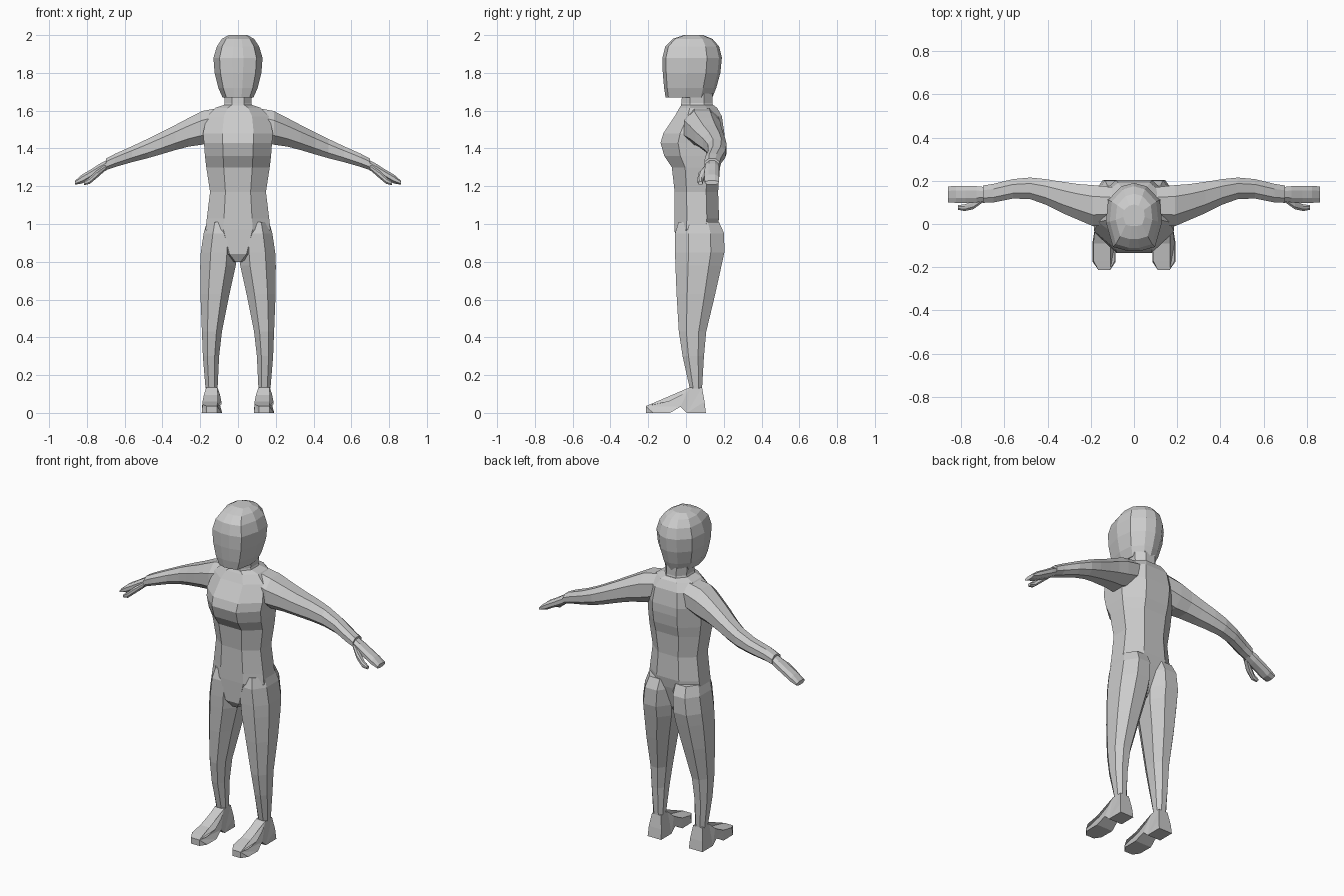
import bpy, bmesh

skin = bpy.data.materials.new("plain grey")
skin.diffuse_color = (0.6, 0.6, 0.6, 1)

OCT = [(.45, -1), (1, -.45), (1, .45), (.45, 1), (-.45, 1), (-1, .45), (-1, -.45), (-.45, -1)]
HEAD = [(.22, -1), (.75, -.88), (1, -.15), (.92, .5), (.45, .9), (0, 1),
        (-.45, .9), (-.92, .5), (-1, -.15), (-.75, -.88), (-.22, -1)]


def finish(name, bm):
    bmesh.ops.recalc_face_normals(bm, faces=bm.faces)
    me = bpy.data.meshes.new(name)
    bm.to_mesh(me)
    bm.free()
    me.materials.append(skin)
    bpy.context.collection.objects.link(bpy.data.objects.new(name, me))


def loft(name, sections, axis="z", shape=OCT, side=1, caps=(True, True)):
    """Sections are (position, min a, max a, min b, max b): a,b = x,y along z, or y,z along x."""
    bm = bmesh.new()
    rings = []
    for p, a0, a1, b0, b1 in sections:
        ring = []
        for u, v in shape:
            a = (a0 + a1) / 2 + u * (a1 - a0) / 2
            b = (b0 + b1) / 2 + v * (b1 - b0) / 2
            co = (side * a, b, p) if axis == "z" else (side * p, a, b)
            ring.append(bm.verts.new(co))
        rings.append(ring)
    n = len(shape)
    for r, s in zip(rings, rings[1:]):
        for i in range(n):
            bm.faces.new((r[i], r[(i + 1) % n], s[(i + 1) % n], s[i]))
    if caps[0]:
        bm.faces.new(rings[0])
    if caps[1]:
        bm.faces.new(rings[-1])
    finish(name, bm)


def sym(rows):
    return [(z, -w, w, f, b) for z, w, f, b in rows]


# Torso: pelvis, waist, chest, shoulders
loft("torso", sym([
    (.80, .03, -.03, .10), (.84, .10, -.055, .13), (.97, .172, -.06, .165),
    (1.03, .165, -.06, .175), (1.17, .148, -.06, .17), (1.30, .168, -.075, .18),
    (1.36, .175, -.115, .195), (1.43, .18, -.135, .203), (1.48, .185, -.12, .203),
    (1.57, .165, -.06, .19), (1.615, .12, -.035, .165), (1.63, .075, -.025, .145)]))

# Neck and head
loft("neck", sym([(1.60, .085, -.03, .15), (1.64, .07, -.025, .14), (1.69, .075, -.02, .14)]),
     caps=(False, False))
loft("head", sym([
    (1.67, .082, -.108, .14), (1.72, .104, -.116, .16), (1.80, .124, -.123, .182),
    (1.88, .13, -.125, .19), (1.94, .112, -.11, .175), (1.98, .085, -.07, .14),
    (2.0, .05, -.01, .09)]), shape=HEAD)

LEG = [(.13, .108, .172, .02, .085), (.30, .10, .186, -.018, .095),
       (.43, .085, .191, -.038, .107), (.63, .045, .199, -.05, .155),
       (.78, .012, .20, -.056, .188), (.85, .006, .197, -.058, .203),
       (.95, .004, .182, -.058, .202), (1.01, .01, .165, -.04, .175)]
ARM = [(.10, .0, .17, 1.45, 1.615), (.19, -.01, .18, 1.42, 1.598), (.26, .02, .185, 1.41, 1.562),
       (.33, .05, .195, 1.392, 1.525), (.41, .09, .208, 1.368, 1.485),
       (.48, .115, .215, 1.348, 1.45), (.56, .118, .208, 1.328, 1.412),
       (.65, .10, .186, 1.302, 1.372), (.70, .098, .178, 1.285, 1.346)]
HAND = [(.68, .108, .17, 1.295, 1.345), (.73, .10, .175, 1.265, 1.32),
        (.78, .098, .176, 1.24, 1.288), (.825, .098, .176, 1.215, 1.262),
        (.862, .10, .174, 1.208, 1.23)]
THUMB = [(.70, .10, .135, 1.285, 1.315), (.745, .068, .108, 1.245, 1.285),
         (.785, .06, .09, 1.212, 1.248), (.815, .066, .088, 1.206, 1.225)]

# Foot outline in side view: (y, z, half width)
FOOT = [(.105, 0, .045), (.098, .06, .042), (.085, .135, .03), (.02, .135, .03),
        (-.02, .095, .043), (-.09, .06, .05), (-.17, .045, .05), (-.212, .036, .028),
        (-.212, 0, .028), (-.175, 0, .053), (-.085, 0, .054), (-.03, .032, .045), (.005, 0, .045)]


def foot(name, side):
    bm = bmesh.new()
    rows = [[bm.verts.new((side * .138 + s * w, y, z)) for y, z, w in FOOT] for s in (-1, 1)]
    n = len(FOOT)
    for i in range(n):
        j = (i + 1) % n
        bm.faces.new((rows[0][i], rows[0][j], rows[1][j], rows[1][i]))
    walls = [bm.faces.new(r) for r in rows]
    bmesh.ops.triangulate(bm, faces=walls)
    finish(name, bm)


# Mirrored limbs
for side, label in ((1, "left"), (-1, "right")):
    loft(label + "_leg", LEG, side=side, caps=(False, True))
    loft(label + "_arm", ARM, "x", side=side, caps=(False, True))
    loft(label + "_hand", HAND, "x", side=side, caps=(False, True))
    loft(label + "_thumb", THUMB, "x", side=side, caps=(False, True))
    foot(label + "_foot", side)
